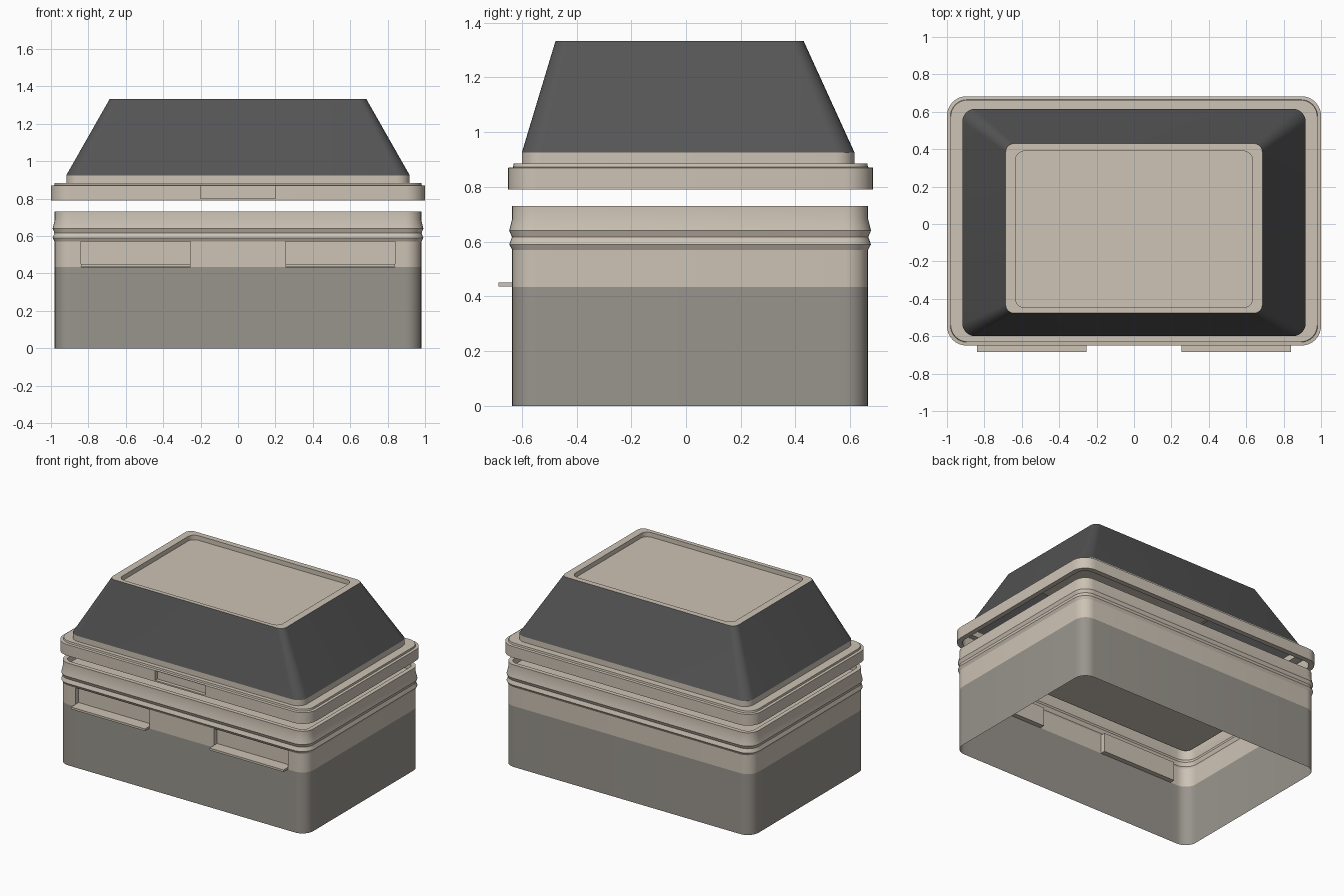
import bpy, bmesh, math

if "Cube" in bpy.data.objects:
    bpy.data.objects.remove(bpy.data.objects["Cube"])


def material(name, rgb):
    lin = [((c / 255 + 0.055) / 1.055) ** 2.4 for c in rgb]
    m = bpy.data.materials.new(name)
    m.diffuse_color = (*lin, 1)
    m.use_nodes = True
    m.node_tree.nodes["Principled BSDF"].inputs["Base Color"].default_value = m.diffuse_color
    return m


BEIGE = material("warm beige", (205, 195, 181))
GREY = material("stone grey", (153, 149, 141))
DARK = material("charcoal", (85, 85, 85))


def ring(hx, y0, y1, r, z, front, seg=8):
    """Counter-clockwise rounded rectangle with extra points along the front edge."""
    pts = [(x, y0, z) for x in front]
    corners = [(hx - r, y0 + r, -90), (hx - r, y1 - r, 0),
               (r - hx, y1 - r, 90), (r - hx, y0 + r, 180)]
    for cx, cy, start in corners:
        for i in range(seg + 1):
            a = math.radians(start + 90 * i / seg)
            pts.append((cx + r * math.cos(a), cy + r * math.sin(a), z))
    return pts


def loft(name, rings, mats, front=(), cap=False, recess=None, mat_rule=None):
    """Skin stacked rings; recess = (band, front edge indices, depth)."""
    bm = bmesh.new()
    loops = [[bm.verts.new(p) for p in ring(*r, front)] for r in rings]
    n = len(loops[0])
    pockets = []
    for b, (lo, hi) in enumerate(zip(loops, loops[1:])):
        for i in range(n):
            j = (i + 1) % n
            f = bm.faces.new((lo[i], lo[j], hi[j], hi[i]))
            if mat_rule:
                f.material_index = mat_rule(b)
            if recess and b == recess[0] and i in recess[1]:
                pockets.append(f)
    if cap:
        bm.faces.new(loops[-1])
    if pockets:
        res = bmesh.ops.extrude_discrete_faces(bm, faces=pockets)
        for f in res["faces"]:
            bmesh.ops.translate(bm, verts=f.verts[:], vec=(0, recess[2], 0))
    return finish(name, bm, mats)


def finish(name, bm, mats):
    me = bpy.data.meshes.new(name)
    bm.to_mesh(me)
    bm.free()
    for m in mats:
        me.materials.append(m)
    ob = bpy.data.objects.new(name, me)
    bpy.context.collection.objects.link(ob)
    bpy.ops.object.select_all(action='DESELECT')
    ob.select_set(True)
    bpy.context.view_layer.objects.active = ob
    bpy.ops.object.shade_smooth_by_angle(angle=math.radians(20))
    return ob


def body_ring(off, z):
    return (0.98 + off, -0.635 - off, 0.665 + off, 0.085 + off, z)


# lower bin, open underneath, with two sealing ridges and a sunken top
loft("bin_body",
     [body_ring(o, z) for o, z in ((0, 0), (0, 0.435), (0, 0.57), (0.011, 0.59),
                                   (0.001, 0.617), (0.011, 0.64), (0, 0.685),
                                   (0, 0.73), (-0.03, 0.73), (-0.03, 0.685))],
     [GREY, BEIGE], front=(-0.84, -0.255, 0.255, 0.84),
     recess=(1, (0, 2), 0.035), mat_rule=lambda b: 0 if b == 0 else 1)
# sunken panel closing the top of the bin
loft("bin_top_panel", [body_ring(-0.03, 0.684), body_ring(-0.03, 0.685)],
     [BEIGE], cap=True)

# finger ledges in the front pockets
for side, cx in (("left", -0.5475), ("right", 0.5475)):
    bm = bmesh.new()
    bmesh.ops.create_cube(bm, size=1)
    for v in bm.verts:
        v.co = (cx + v.co.x * 0.585, -0.6425 + v.co.y * 0.085, 0.4435 + v.co.z * 0.015)
    finish("ledge_" + side, bm, [BEIGE])

# lid rim with latch notch, step and collar
loft("lid_rim",
     [(0.965, -0.615, 0.647, 0.07, 0.87), (0.965, -0.615, 0.647, 0.07, 0.79),
      (1.0, -0.65, 0.683, 0.105, 0.79), (1.0, -0.65, 0.683, 0.105, 0.80),
      (1.0, -0.65, 0.683, 0.105, 0.87), (0.982, -0.632, 0.665, 0.09, 0.872),
      (0.98, -0.63, 0.663, 0.09, 0.885), (0.918, -0.6, 0.616, 0.07, 0.885),
      (0.918, -0.6, 0.616, 0.07, 0.925)],
     [BEIGE], front=(-0.2, 0.2), recess=(3, (0,), 0.025))

# sloping hood
loft("lid_hood", [(0.918, -0.6, 0.616, 0.07, 0.925), (0.686, -0.477, 0.43, 0.045, 1.333)],
     [DARK])

# hood top with sunken panel
loft("lid_top",
     [(0.686, -0.477, 0.43, 0.045, 1.333), (0.634, -0.447, 0.39, 0.05, 1.333),
      (0.634, -0.447, 0.39, 0.05, 1.3)],
     [BEIGE], cap=True)
